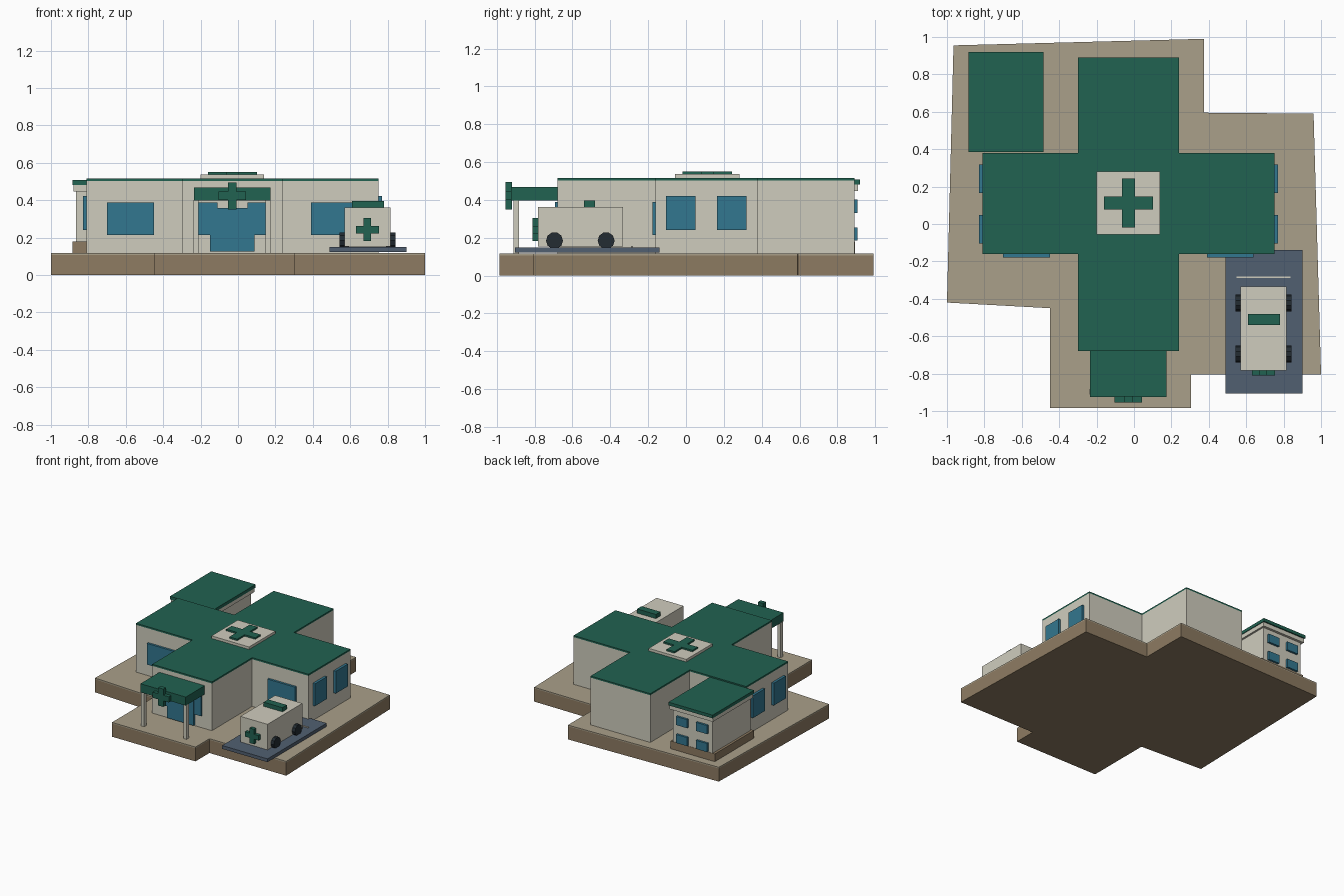
import bpy, bmesh, math
from mathutils import Matrix

if "Cube" in bpy.data.objects:
    bpy.data.objects.remove(bpy.data.objects["Cube"])


def material(name, r, g, b):
    m = bpy.data.materials.new(name)
    m.diffuse_color = [(c / 255) ** 2.2 for c in (r, g, b)] + [1]
    m.use_nodes = True
    m.node_tree.nodes["Principled BSDF"].inputs["Base Color"].default_value = m.diffuse_color
    return m


GREEN = material("green", 38, 98, 82)
CREAM = material("cream", 206, 203, 188)
BLUE = material("glass_blue", 54, 118, 142)
BROWN = material("earth_brown", 140, 122, 98)
PAVING = material("paving", 168, 158, 136)
SLATE = material("slate", 82, 96, 112)
DARK = material("tyre", 40, 48, 54)


def finish(name, bm, mat):
    bmesh.ops.recalc_face_normals(bm, faces=bm.faces)
    me = bpy.data.meshes.new(name)
    bm.to_mesh(me)
    bm.free()
    me.materials.append(mat)
    ob = bpy.data.objects.new(name, me)
    bpy.context.collection.objects.link(ob)
    return ob


def box(name, x, y, z, mat):
    bm = bmesh.new()
    bmesh.ops.create_cube(bm, size=1)
    for v in bm.verts:
        v.co = [r[0] if c < 0 else r[1] for c, r in zip(v.co, (x, y, z))]
    return finish(name, bm, mat)


def prism(name, pts, lo, hi, mat, upright=False):
    """Extrude an outline along z, or along y when upright."""
    bm = bmesh.new()
    verts = [bm.verts.new((a, lo, b) if upright else (a, b, lo)) for a, b in pts]
    face = bm.faces.new(verts)
    new = bmesh.ops.extrude_face_region(bm, geom=[face])["geom"]
    step = (0, hi - lo, 0) if upright else (0, 0, hi - lo)
    bmesh.ops.translate(bm, vec=step, verts=[g for g in new if isinstance(g, bmesh.types.BMVert)])
    return finish(name, bm, mat)


def plus(x, y):
    """Plus outline from four ascending coordinates per axis."""
    a, b, c, d = x
    e, f, g, h = y
    return [(b, e), (c, e), (c, f), (d, f), (d, g), (c, g),
            (c, h), (b, h), (b, g), (a, g), (a, f), (b, f)]


def even_plus(cx, cy, half, arm):
    offs = (-half, -arm, arm, half)
    return plus([cx + o for o in offs], [cy + o for o in offs])


# Site slab with paving skin
site = [(-0.965, 0.955), (0.375, 0.99), (0.375, 0.595), (0.96, 0.59), (1, -0.805),
        (0.305, -0.805), (0.305, -0.985), (-0.45, -0.985), (-0.45, -0.45), (-1, -0.42)]
prism("site_slab", site, 0, 0.107, BROWN)
prism("site_paving", site, 0.107, 0.117, PAVING)

# Main cross-shaped building
hall = plus((-0.81, -0.30, 0.24, 0.75), (-0.68, -0.16, 0.38, 0.89))
prism("main_walls", hall, 0.117, 0.503, CREAM)
prism("main_roof", hall, 0.503, 0.516, GREEN)
box("roof_pad", (-0.20, 0.14), (-0.057, 0.282), (0.516, 0.537), CREAM)
prism("roof_cross", even_plus(-0.03, 0.113, 0.131, 0.035), 0.537, 0.55, GREEN)

# Windows and entrance door
for i, x in enumerate((-0.575, 0.515)):
    box(f"front_window_{i}", (x - 0.125, x + 0.125), (-0.178, -0.15), (0.215, 0.388), BLUE)
for i, x in enumerate((-0.16, 0.10)):
    box(f"entrance_window_{i}", (x - 0.05, x + 0.05), (-0.692, -0.67), (0.215, 0.388), BLUE)
for i, y in enumerate((-0.028, 0.242)):
    for side, x in (("left", (-0.83, -0.80)), ("right", (0.74, 0.77))):
        box(f"{side}_window_{i}", x, (y - 0.077, y + 0.077), (0.24, 0.422), BLUE)
box("entrance_door", (-0.15, 0.088), (-0.70, -0.67), (0.125, 0.358), BLUE)

# Entrance canopy
box("canopy", (-0.235, 0.175), (-0.925, -0.68), (0.398, 0.468), GREEN)
for i, x in enumerate((-0.225, 0.16)):
    box(f"canopy_post_{i}", (x - 0.014, x + 0.014), (-0.912, -0.882), (0.117, 0.40), CREAM)
prism("canopy_cross", even_plus(-0.03, 0.423, 0.073, 0.023), -0.955, -0.92, GREEN, True)

# Rear annex
box("annex_plinth", (-0.885, -0.485), (0.385, 0.892), (0.117, 0.18), BROWN)
box("annex_walls", (-0.865, -0.505), (0.40, 0.89), (0.15, 0.46), CREAM)
box("annex_cornice", (-0.88, -0.49), (0.39, 0.91), (0.448, 0.482), CREAM)
box("annex_roof", (-0.885, -0.485), (0.385, 0.92), (0.482, 0.508), GREEN)
for i, x in enumerate((-0.775, -0.595)):
    for j, z in enumerate((0.22, 0.367)):
        box(f"annex_window_{i}_{j}", (x - 0.05, x + 0.05), (0.88, 0.907), (z - 0.035, z + 0.035), BLUE)

# Parking bay
box("parking_pad", (0.49, 0.90), (-0.905, -0.14), (0.122, 0.149), SLATE)
box("parking_line", (0.547, 0.837), (-0.29, -0.28), (0.147, 0.156), CREAM)

# Ambulance
box("ambulance_body", (0.57, 0.815), (-0.783, -0.333), (0.153, 0.362), CREAM)
box("ambulance_light_bar", (0.61, 0.78), (-0.54, -0.482), (0.36, 0.396), GREEN)
prism("ambulance_cross", even_plus(0.692, 0.243, 0.061, 0.02), -0.81, -0.78, GREEN, True)
for i, x in enumerate((0.568, 0.817)):
    for j, y in enumerate((-0.695, -0.422)):
        bm = bmesh.new()
        bmesh.ops.create_cone(bm, cap_ends=True, segments=10, radius1=0.045, radius2=0.045, depth=0.05,
                              matrix=Matrix.Translation((x, y, 0.185)) @ Matrix.Rotation(math.pi / 2, 4, 'Y'))
        finish(f"wheel_{i}_{j}", bm, DARK)
